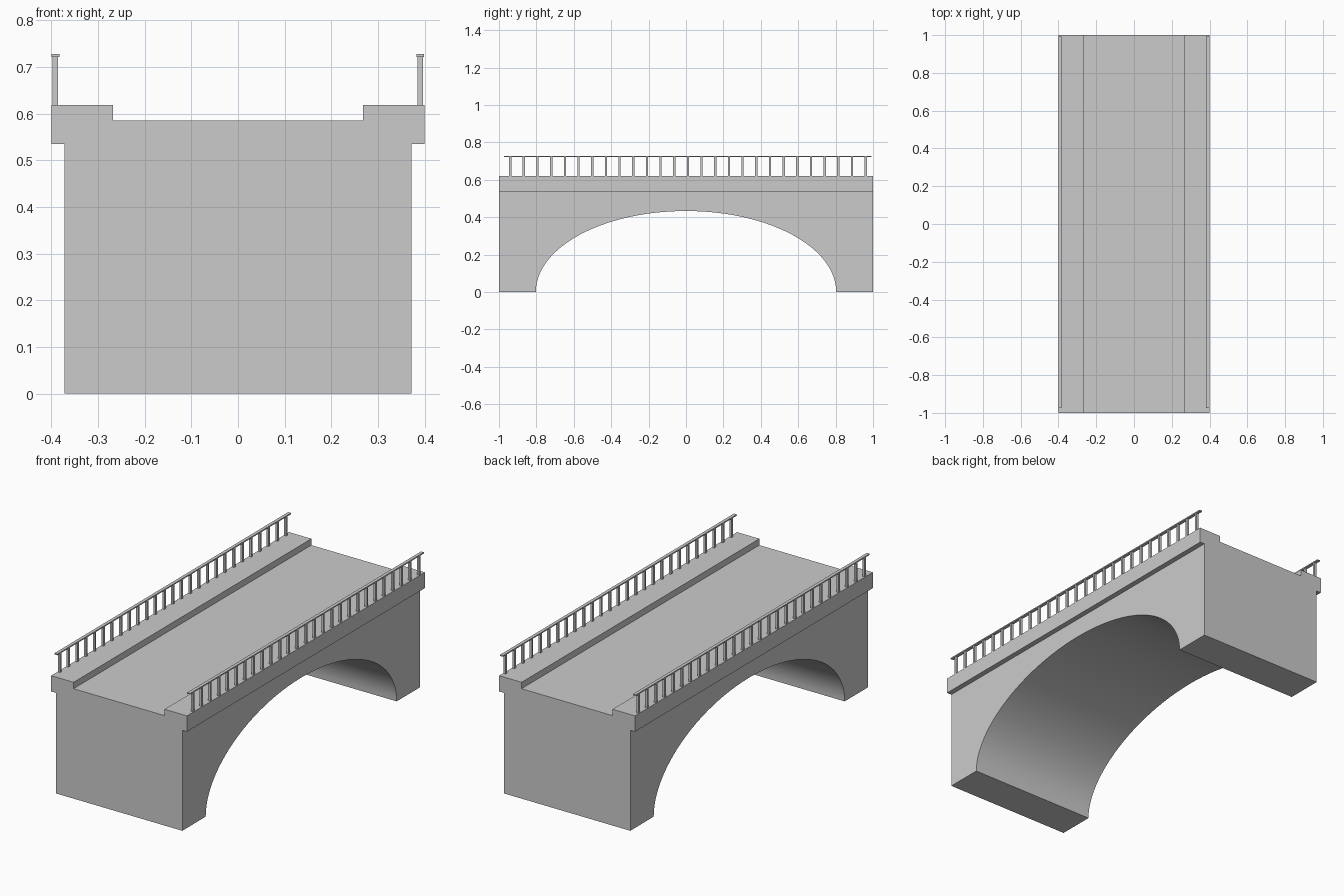
import bpy, bmesh, math
from mathutils import Vector

if "Cube" in bpy.data.objects:
    bpy.data.objects.remove(bpy.data.objects["Cube"])


def extrude_profile(name, points, direction):
    """Solid made by sweeping a closed outline along a vector."""
    bm = bmesh.new()
    face = bm.faces.new([bm.verts.new(p) for p in points])
    ext = bmesh.ops.extrude_face_region(bm, geom=[face], use_keep_orig=True)
    moved = [g for g in ext["geom"] if isinstance(g, bmesh.types.BMVert)]
    bmesh.ops.translate(bm, verts=moved, vec=Vector(direction))
    bmesh.ops.recalc_face_normals(bm, faces=bm.faces)
    return to_object(name, bm)


def to_object(name, bm):
    mesh = bpy.data.meshes.new(name)
    bm.to_mesh(mesh)
    bm.free()
    ob = bpy.data.objects.new(name, mesh)
    bpy.context.collection.objects.link(ob)
    return ob


def add_box(bm, lo, hi):
    lo, hi = Vector(lo), Vector(hi)
    cube = bmesh.ops.create_cube(bm, size=1)
    bmesh.ops.scale(bm, verts=cube["verts"], vec=hi - lo)
    bmesh.ops.translate(bm, verts=cube["verts"], vec=(lo + hi) / 2)


# Bridge cross-section: walls, overhanging deck, raised footways and sunken road
half = [(0.372, 0), (0.372, 0.535), (0.4, 0.535), (0.4, 0.619),
        (0.268, 0.619), (0.268, 0.585)]
outline = half + [(-x, z) for x, z in reversed(half)]
bridge = extrude_profile("bridge_body", [(x, -1, z) for x, z in outline], (0, 2, 0))

# Elliptical arch opening
n = 48
arch = [(-0.5, 0.803 * math.cos(math.pi * i / n), 0.433 * math.sin(math.pi * i / n))
        for i in range(n + 1)]
arch = [(-0.5, 0.803, -0.1)] + arch + [(-0.5, -0.803, -0.1)]
cutter = extrude_profile("arch_cutter", arch, (1, 0, 0))
cutter.hide_render = True

cut = bridge.modifiers.new("arch", 'BOOLEAN')
cut.operation = 'DIFFERENCE'
cut.solver = 'EXACT'
cut.object = cutter
bpy.context.view_layer.objects.active = bridge
bridge.select_set(True)
bpy.ops.object.modifier_apply(modifier=cut.name)
bpy.data.objects.remove(cutter)
bpy.ops.object.shade_smooth_by_angle(angle=math.radians(30))

# Railings: a row of posts under a thin handrail on each side
POSTS, FIRST, STEP = 27, -0.94, 0.0731
for side, x in (("left", -0.3915), ("right", 0.3908)):
    bm = bmesh.new()
    for i in range(POSTS):
        y = FIRST + i * STEP
        add_box(bm, (x - 0.006, y - 0.006, 0.619), (x + 0.006, y + 0.006, 0.7215))
    to_object(side + "_railing_posts", bm)
    bm = bmesh.new()
    add_box(bm, (x - 0.0085, -0.973, 0.7215), (x + 0.0085, 0.993, 0.728))
    to_object(side + "_handrail", bm)
